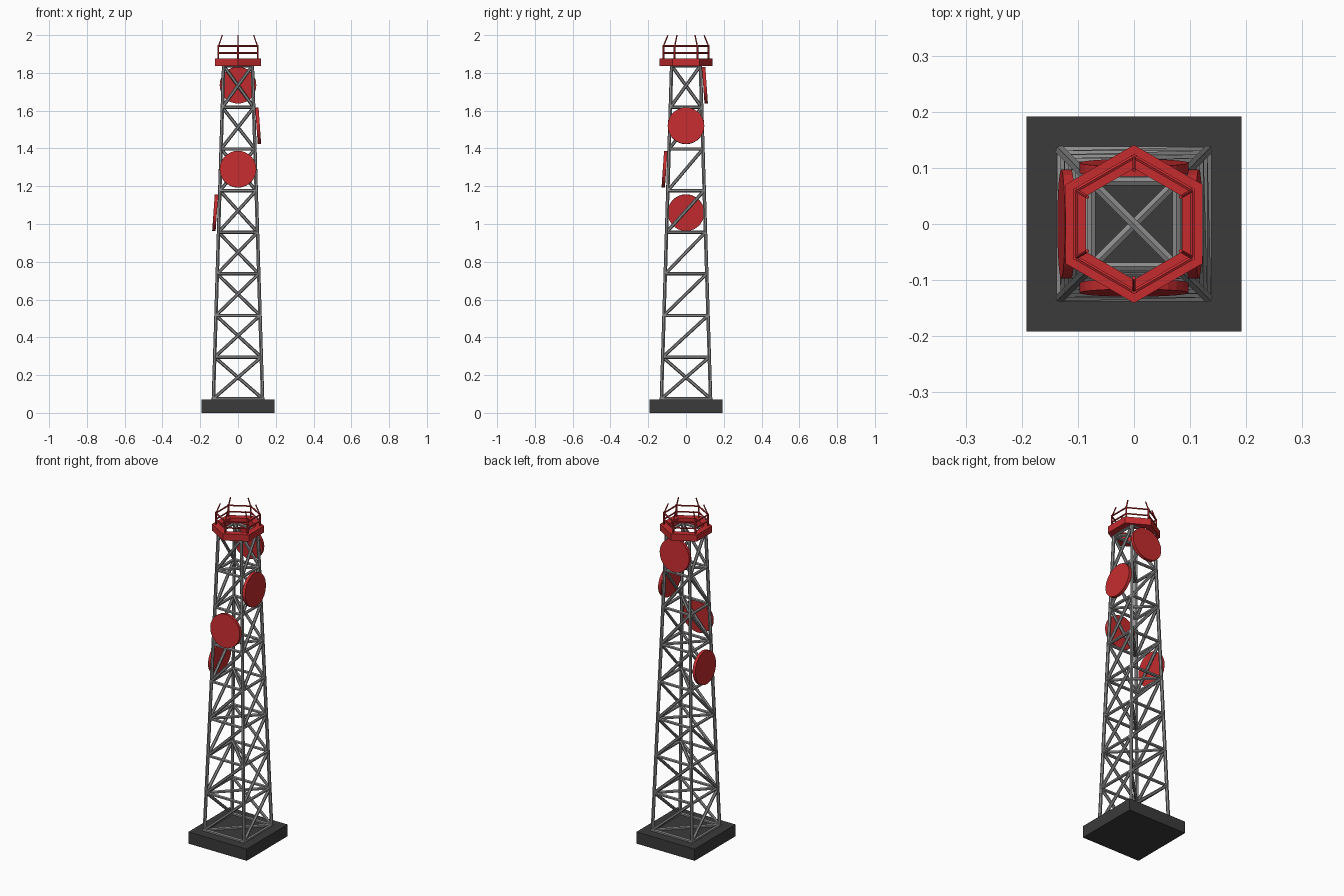
import bpy, bmesh, math
from mathutils import Vector, Matrix

if "Cube" in bpy.data.objects:
    bpy.data.objects.remove(bpy.data.objects["Cube"])


def material(name, col):
    m = bpy.data.materials.new(name)
    m.diffuse_color = (*col, 1)
    m.use_nodes = True
    m.node_tree.nodes["Principled BSDF"].inputs["Base Color"].default_value = m.diffuse_color
    return m


GREY = material("steel grey", (0.26, 0.26, 0.26))
RED = material("signal red", (0.56, 0.025, 0.028))
DARK = material("dark concrete", (0.043, 0.043, 0.043))


def finish(name, bm, mat):
    bmesh.ops.recalc_face_normals(bm, faces=bm.faces)
    me = bpy.data.meshes.new(name)
    bm.to_mesh(me)
    bm.free()
    me.materials.append(mat)
    ob = bpy.data.objects.new(name, me)
    bpy.context.collection.objects.link(ob)
    return ob


def bar(bm, a, b, r, sides=6):
    a, b = Vector(a), Vector(b)
    d = b - a
    mat = Matrix.Translation((a + b) / 2) @ d.to_track_quat('Z', 'Y').to_matrix().to_4x4()
    bmesh.ops.create_cone(bm, cap_ends=True, segments=sides, radius1=r, radius2=r,
                          depth=d.length, matrix=mat)


Z0, Z1, N = 0.075, 1.838, 8
levels = [Z0 + (Z1 - Z0) * i / N for i in range(N + 1)]


def half(z):
    return 0.13 + (0.076 - 0.13) * (z - Z0) / (Z1 - Z0)


def corner(sx, sy, z):
    return (sx * half(z), sy * half(z), z)


# concrete base
bm = bmesh.new()
bmesh.ops.create_cube(bm, size=1, matrix=Matrix.Translation((0, 0, 0.035))
                      @ Matrix.Diagonal((0.384, 0.384, 0.07, 1)))
finish("base_slab", bm, DARK)

# tapered legs
loop = [(-1, -1), (1, -1), (1, 1), (-1, 1)]
bm = bmesh.new()
for s in loop:
    bar(bm, corner(*s, 0.065), corner(*s, Z1), 0.0095)
finish("tower_legs", bm, GREY)

# horizontal frames with one plan brace each
bm = bmesh.new()
for i, z in enumerate(levels):
    for k in range(4):
        bar(bm, corner(*loop[k], z), corner(*loop[(k + 1) % 4], z), 0.009)
    d = 1 if (i % 2 or i == 0) else -1
    bar(bm, corner(-1, -d, z), corner(1, d, z), 0.009)
finish("horizontal_frames", bm, GREY)

# face diagonals: front and back cross over, the two sides run the same way
bm = bmesh.new()
for i in range(N):
    a, b = levels[i], levels[i + 1]
    bar(bm, corner(-1, -1, a), corner(1, -1, b), 0.009)
    bar(bm, corner(1, 1, a), corner(-1, 1, b), 0.009)
    bar(bm, corner(1, -1, a), corner(1, 1, b), 0.009)
    s = -1 if i in (0, N - 1) else 1
    bar(bm, corner(-1, -s, a), corner(-1, s, b), 0.009)
finish("face_diagonals", bm, GREY)

# round dishes, one per side, leaning with the tower
for name, ang, z in (("front", -90, 1.29), ("right", 0, 1.52),
                     ("back", 90, 1.735), ("left", 180, 1.06)):
    bm = bmesh.new()
    mat = (Matrix.Rotation(math.radians(ang), 4, 'Z')
           @ Matrix.Translation((half(z) + 0.021, 0, z))
           @ Matrix.Rotation(math.radians(86), 4, 'Y'))
    bmesh.ops.create_cone(bm, cap_ends=True, segments=28, radius1=0.097,
                          radius2=0.097, depth=0.018, matrix=mat)
    finish(name + "_dish", bm, RED)


def hexpt(r, k, z):
    t = math.radians(90 + 60 * k)
    return (r * math.cos(t), r * math.sin(t), z)


# hexagonal platform ring
bm = bmesh.new()
rings = [[bm.verts.new(hexpt(r, k, z)) for k in range(6)]
         for r, z in ((0.141, 1.837), (0.141, 1.876), (0.099, 1.876), (0.099, 1.837))]
for j in range(4):
    A, B = rings[j], rings[(j + 1) % 4]
    for k in range(6):
        n = (k + 1) % 6
        bm.faces.new((A[k], A[n], B[n], B[k]))
finish("platform_ring", bm, RED)

# guard rail and whip antennas leaning inward
bm = bmesh.new()
for k in range(6):
    bar(bm, hexpt(0.12, k, 1.87), hexpt(0.12, k, 1.948), 0.005)
    for z in (1.905, 1.942):
        bar(bm, hexpt(0.12, k, z), hexpt(0.12, k + 1, z), 0.0045)
finish("guard_rail", bm, RED)
bm = bmesh.new()
for k in range(6):
    bar(bm, hexpt(0.12, k, 1.94), hexpt(0.096, k, 1.999), 0.0035)
finish("whip_antennas", bm, RED)
